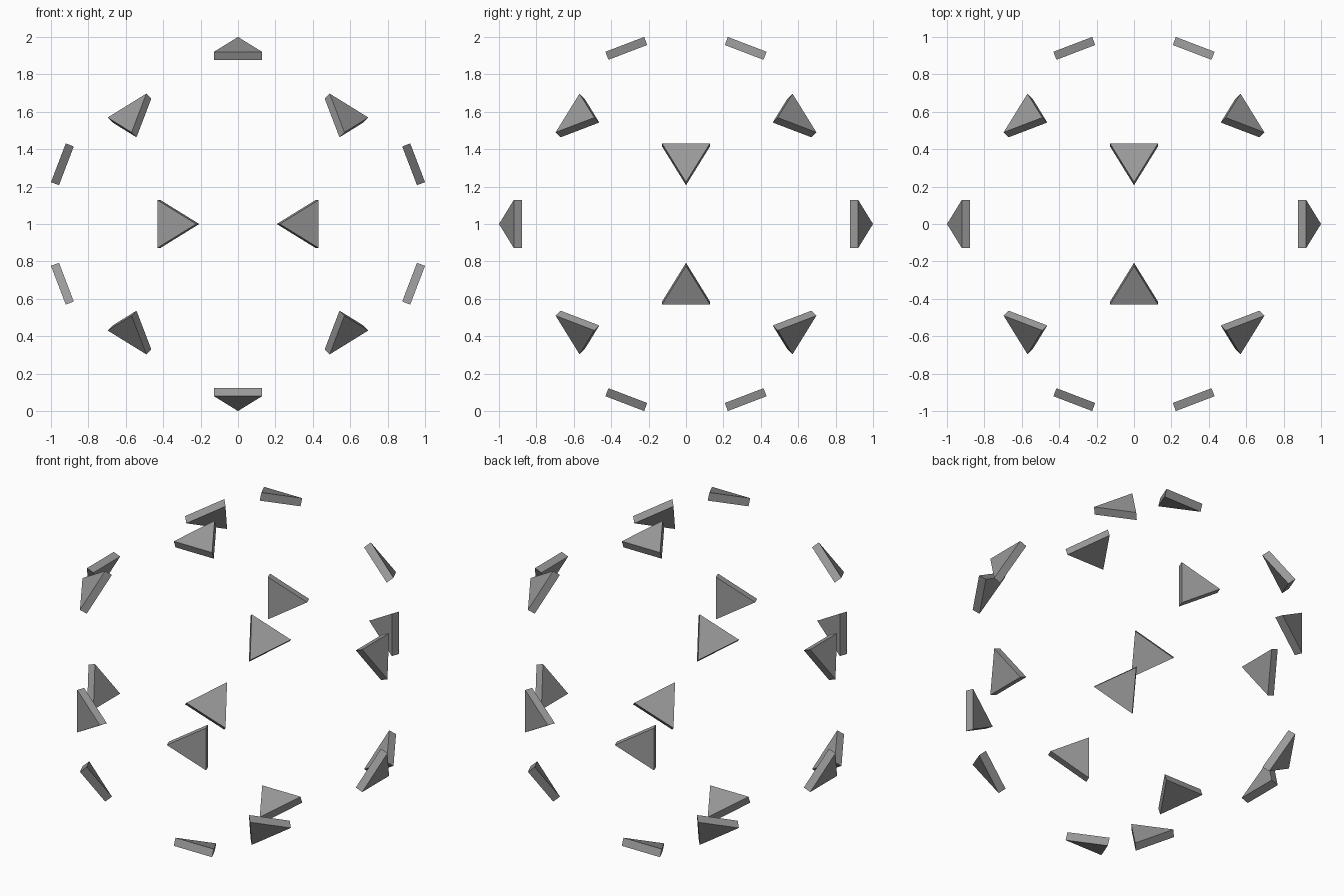
import bpy, math
from mathutils import Vector, Matrix

if "Cube" in bpy.data.objects:
    bpy.data.objects.remove(bpy.data.objects["Cube"])

PHI = (1 + math.sqrt(5)) / 2
RADIUS = 0.1478      # triangle circumradius
THICK = 0.046        # plate thickness
OUTER = 1.014        # distance of outer face from the centre
CENTRE = Vector((0, 0, 1))

# Dark grey for all plates
grey = bpy.data.materials.new("dark_grey")
grey.diffuse_color = (0.32, 0.32, 0.32, 1)
grey.use_nodes = True
grey.node_tree.nodes["Principled BSDF"].inputs["Base Color"].default_value = grey.diffuse_color

# Plate directions: the 20 corners of a dodecahedron
S = (-1, 1)
corners = [Vector((x, y, z)) for x in S for y in S for z in S]
for a in S:
    for b in S:
        p, q = a / PHI, b * PHI
        corners += [Vector((0, p, q)), Vector((p, q, 0)), Vector((q, 0, p))]


def add_plate(index, corner):
    """Triangular plate facing outwards, one tip aimed at a neighbouring corner."""
    n = corner.normalized()
    near = min((c for c in corners if c is not corner),
               key=lambda c: (c - corner).length)
    u = near - n * near.dot(n)
    u.normalize()
    v = n.cross(u)
    bpy.ops.mesh.primitive_cylinder_add(vertices=3, radius=RADIUS, depth=THICK)
    ob = bpy.context.object
    ob.name = f"triangle_plate_{index:02d}"
    ob.data.materials.append(grey)
    # the primitive's first tip lies on +Y
    rot = Matrix((-v, u, n)).transposed().to_4x4()
    ob.matrix_world = Matrix.Translation(CENTRE + n * (OUTER - THICK / 2)) @ rot


for i, c in enumerate(corners, 1):
    add_plate(i, c)
